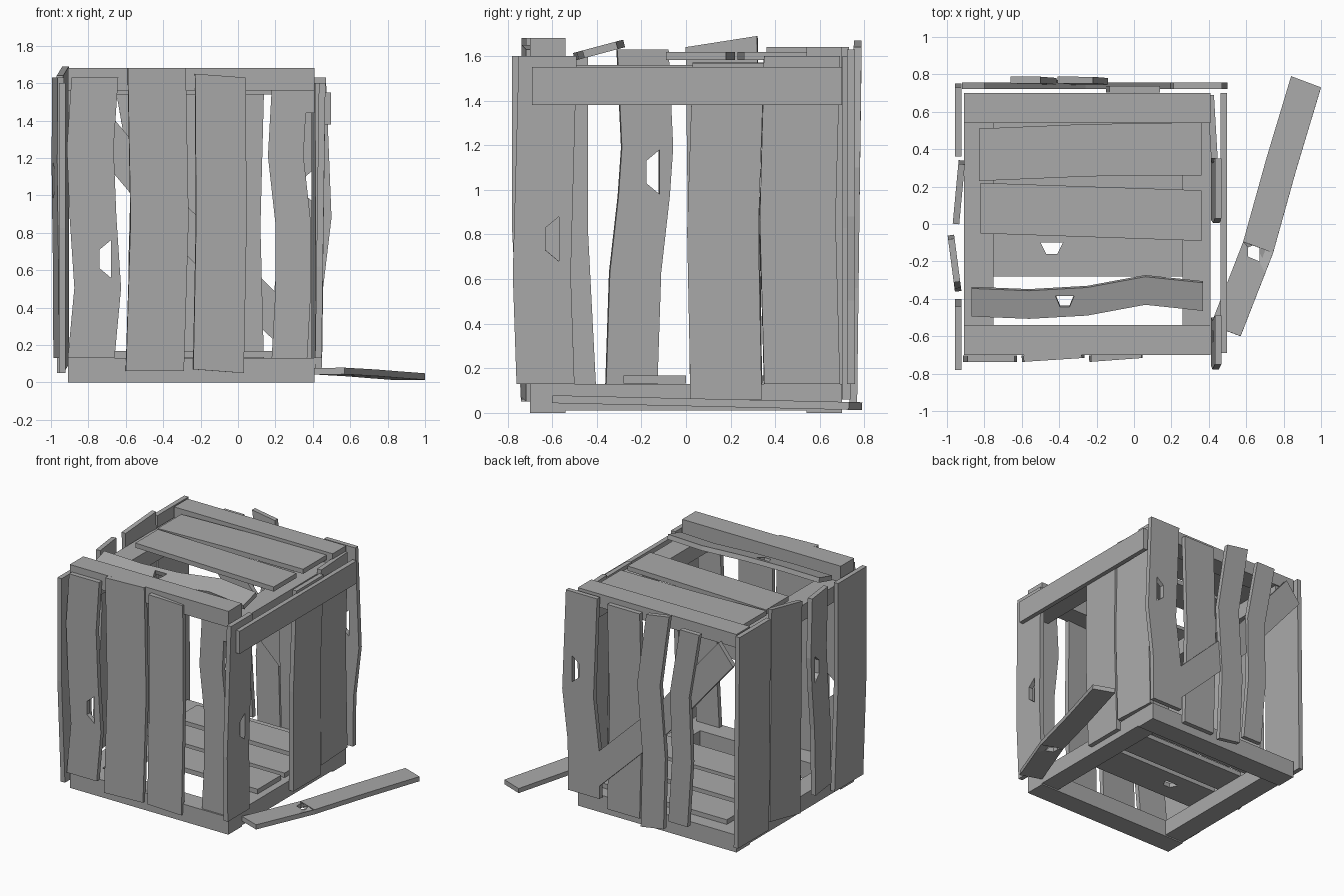
import bpy
import bmesh

old = bpy.data.objects.get("Cube")
if old:
    bpy.data.objects.remove(old, do_unlink=True)

wood = bpy.data.materials.new("grey_wood")
wood.use_nodes = True
grey = (0.4, 0.4, 0.4, 1)
wood.diffuse_color = grey
wood.node_tree.nodes["Principled BSDF"].inputs["Base Color"].default_value = grey

# Each side of the crate has a depth and a rule that turns
# (across, along, outward) into world coordinates
SIDES = {
    "front": (0.72, lambda across, along, outward: (across, -outward, along)),
    "back": (0.74, lambda across, along, outward: (across, outward, along)),
    "right": (0.94, lambda across, along, outward: (-outward, across, along)),
    "left": (0.43, lambda across, along, outward: (outward, across, along)),
    "lid": (1.6, lambda across, along, outward: (along, across, outward)),
    "floor": (0.15, lambda across, along, outward: (along, across, outward)),
    "ground": (0.06, lambda across, along, outward: (across, along, outward)),
}


def finish(name, bm):
    bmesh.ops.recalc_face_normals(bm, faces=bm.faces)
    mesh = bpy.data.meshes.new(name)
    bm.to_mesh(mesh)
    bm.free()
    mesh.materials.append(wood)
    obj = bpy.data.objects.new(name, mesh)
    bpy.context.collection.objects.link(obj)
    return obj


def mix(a, b, factor):
    return a + (b - a) * factor


def plank(name, side, edges, ends, bends=(), shift=0, skew=0,
          push=0, lean=0, tilt=0, hole=None):
    """A bent board: its middle line passes through the bends, shift moves its far
    end sideways, skew slants its ends, lean and tilt turn it out of the wall."""
    bm = bmesh.new()
    depth, place = SIDES[side]
    (left, right), (low, high) = edges, ends
    offsets = [0, *bends, 0]
    steps = len(offsets) - 1

    def sway(factor):
        i = min(int(factor * steps), steps - 1)
        return mix(offsets[i], offsets[i + 1], factor * steps - i) + shift * factor

    def vert(across, along):
        outward = depth + push + lean * (along - low) / (high - low)
        outward += tilt * (across - left) / (right - left)
        return bm.verts.new(place(across, along, outward))

    # Rows of the board, with a row on each side of a knot hole
    factors = [i / steps for i in range(steps + 1)]
    if hole:
        middle, centre, half = hole
        below, above = [(centre + s * half * 1.1 - low) / (high - low) for s in (-1, 1)]
        factors = [f for f in factors if f < below or f > above]
        factors = sorted(factors + [below, above])
    rows = []
    for f in factors:
        along = mix(low, high, f)
        rows.append((vert(left + sway(f), along), vert(right + sway(f), along + skew)))

    for f, near, far in zip(factors, rows, rows[1:]):
        ring = [near[0], near[1], far[1], far[0]]
        if hole and f == below:
            wide = 0.03
            inner = [vert(middle - wide, centre - half / 2), vert(middle + wide, centre - half),
                     vert(middle + wide, centre + half), vert(middle - wide, centre + half / 2)]
            for k in range(4):
                n = (k + 1) % 4
                bm.faces.new((ring[k], ring[n], inner[n], inner[k]))
        else:
            bm.faces.new(ring)
    solid = finish(name, bm).modifiers.new("thickness", "SOLIDIFY")
    solid.thickness = 0.035
    solid.offset = 0


def beam(name, *spans):
    bm = bmesh.new()
    bmesh.ops.create_cube(bm, size=1)
    for v in bm.verts:
        v.co = [mix(*span, c + 0.5) for c, span in zip(v.co, spans)]
    finish(name, bm)


# Square frames at the bottom and top; the top side beams sit under the other two
width, length = (-0.91, 0.41), (-0.69, 0.69)
near, far = (-0.7, -0.54), (0.54, 0.7)
for level, front, back, sides in (("bottom", (0, 0.13), (0, 0.13), (0.01, 0.13)),
                                  ("top", (1.56, 1.68), (1.54, 1.64), (1.44, 1.56))):
    beam(level + "_front_beam", width, near, front)
    beam(level + "_back_beam", width, far, back)
    beam(level + "_right_beam", (-0.91, -0.75), length, sides)
    beam(level + "_left_beam", (0.26, 0.41), length, sides)

# Front wall
plank("front_plank_outer_right", "front", (-0.91, -0.66), (0.13, 1.63),
      bends=(0.03, 0, -0.02), shift=0.02, hole=(-0.71, 0.66, 0.1))
plank("front_plank_inner_right", "front", (-0.6, -0.29), (0.06, 1.68),
      bends=[0.02], shift=0.01, tilt=-0.02)
plank("front_plank_inner_left", "front", (-0.24, 0.03), (0.07, 1.65),
      bends=[0.01], shift=0.01, skew=-0.02, tilt=-0.02)
plank("front_plank_outer_left", "front", (0.18, 0.37), (0.13, 1.57),
      bends=(0.02, 0.02, -0.02), push=-0.05)

# Back wall with a loose brace woven through it
plank("back_plank_outer_left", "back", (0.19, 0.45), (0.13, 1.63),
      bends=(0, 0.04, 0.02), shift=0.02, hole=(0.39, 1.05, 0.1))
plank("back_plank_inner_left", "back", (-0.13, 0.14), (0.06, 1.6),
      bends=[-0.02], push=-0.02)
plank("back_plank_inner_right", "back", (-0.35, -0.16), (0.05, 1.67),
      bends=(0, 0.06), shift=-0.06, skew=-0.03, push=0.01, lean=0.02)
plank("back_plank_outer_right", "back", (-0.55, -0.39), (0.12, 1.6),
      bends=(0, 0.05), shift=-0.11, push=0.01, lean=0.02)
plank("back_brace", "back", (0.28, 0.4), (0.14, 1.42),
      bends=[-0.06], shift=-1.2, skew=0.15)

# Left wall, which has lost a plank
plank("left_plank_front", "left", (-0.76, -0.5), (0.13, 1.6),
      bends=(-0.02, -0.01), shift=0.01, lean=0.02, hole=(-0.6, 0.78, 0.1))
plank("left_plank_middle", "left", (0.02, 0.34), (0.06, 1.57),
      bends=[-0.02], shift=0.01, lean=0.02)
plank("left_plank_back", "left", (0.35, 0.69), (0.13, 1.6), bends=[-0.02], tilt=-0.02)
plank("left_top_rail", "left", (-0.69, 0.7), (1.38, 1.55), push=0.05)

# Right wall
plank("right_plank_back", "right", (0.38, 0.75), (0.06, 1.64), shift=-0.02)
plank("right_plank_middle", "right", (0.02, 0.34), (0.05, 1.64),
      shift=-0.02, skew=0.05, push=0.01, tilt=-0.03)
plank("right_plank_bent", "right", (-0.36, -0.13), (0.13, 1.63),
      bends=(0, 0.04), shift=0.05, tilt=0.03, hole=(-0.15, 1.08, 0.1))
plank("right_plank_front", "right", (-0.74, -0.4), (0.05, 1.6), bends=[-0.02], shift=-0.04)

# Lid and floor
plank("lid_plank_back", "lid", (0.23, 0.51), (-0.83, 0.36), bends=[0.01], shift=0.03)
plank("lid_plank_middle", "lid", (-0.05, 0.22), (-0.82, 0.36), shift=-0.04)
plank("lid_plank_bent", "lid", (-0.49, -0.34), (-0.87, 0.37),
      bends=(-0.02, -0.01, 0.04), shift=0.03, tilt=0.04, hole=(-0.41, -0.37, 0.05))
plank("floor_plank_front", "floor", (-0.28, 0), (-0.76, 0.36), hole=(-0.13, -0.44, 0.06))
plank("floor_plank_middle", "floor", (0.04, 0.29), (-0.76, 0.36))
plank("floor_plank_back", "floor", (0.34, 0.6), (-0.76, 0.36))

# Plank fallen on the ground beside the crate
plank("fallen_plank", "ground", (0.41, 0.57), (-0.54, 0.79), bends=(0.03, 0.01),
      shift=0.43, skew=-0.06, lean=-0.03, hole=(0.64, -0.15, 0.05))
